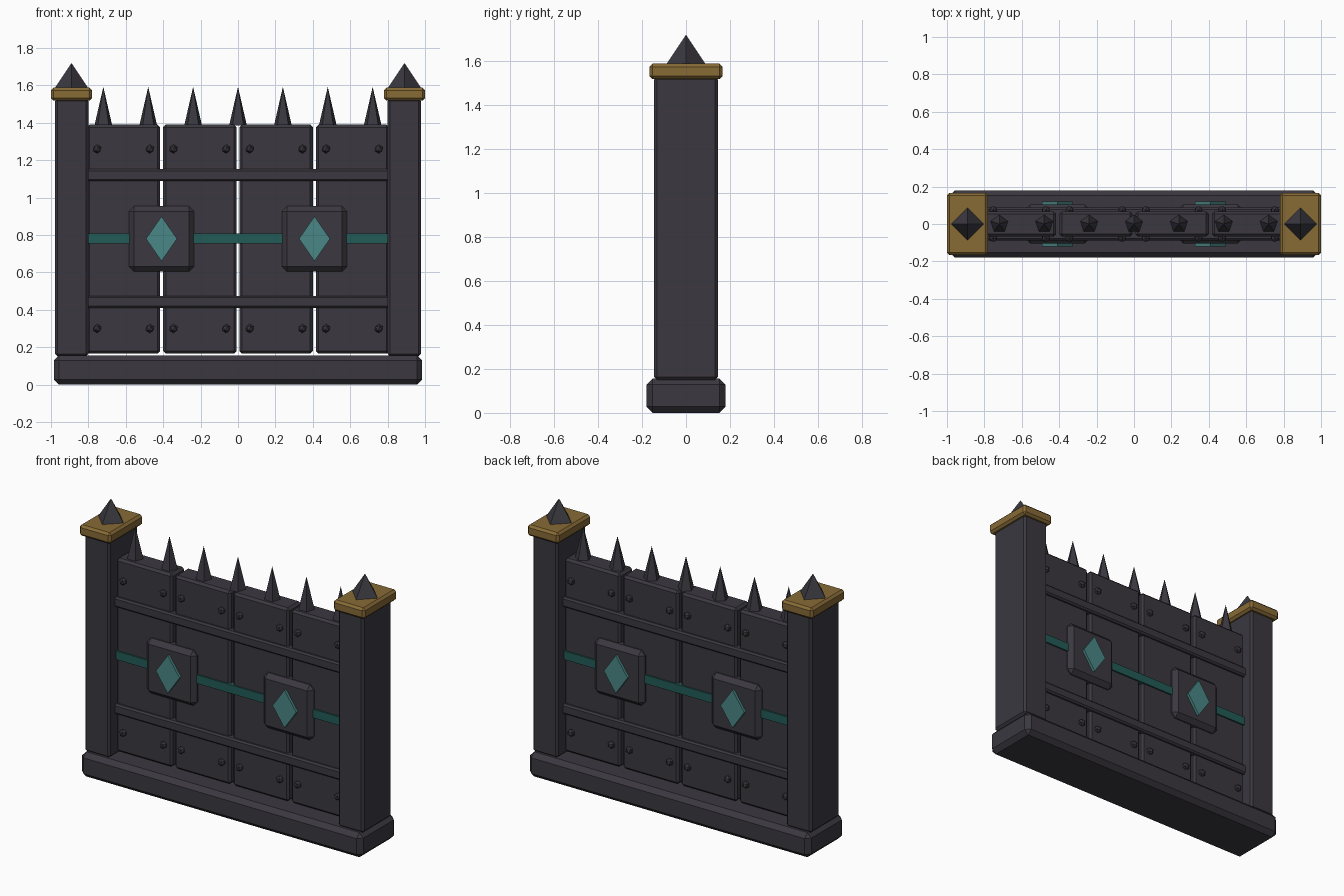
import bpy, bmesh, math
from mathutils import Matrix

if "Cube" in bpy.data.objects:
    bpy.data.objects.remove(bpy.data.objects["Cube"])


def material(name, rgb):
    m = bpy.data.materials.new(name)
    m.diffuse_color = (*rgb, 1)
    m.use_nodes = True
    m.node_tree.nodes["Principled BSDF"].inputs["Base Color"].default_value = m.diffuse_color
    return m


IRON = material("dark iron", (0.043, 0.040, 0.051))
GOLD = material("aged gold", (0.245, 0.145, 0.036))
GEM = material("pale teal", (0.068, 0.245, 0.240))
BAND = material("deep teal", (0.016, 0.105, 0.093))


def finish(name, bm, mat):
    me = bpy.data.meshes.new(name)
    bm.to_mesh(me)
    bm.free()
    me.materials.append(mat)
    ob = bpy.data.objects.new(name, me)
    bpy.context.collection.objects.link(ob)
    return ob


def box(name, center, size, mat, bevel=0.0):
    bm = bmesh.new()
    bmesh.ops.create_cube(bm, size=1, matrix=Matrix.Translation(center) @ Matrix.Diagonal((*size, 1)))
    if bevel:
        bmesh.ops.bevel(bm, geom=bm.edges[:], offset=bevel, segments=1, affect='EDGES')
    return finish(name, bm, mat)


def spike(name, x, z0, z1, radius, sides):
    bm = bmesh.new()
    bmesh.ops.create_cone(bm, cap_ends=True, segments=sides, radius1=radius, radius2=0,
                          depth=z1 - z0, matrix=Matrix.Translation((x, 0, (z0 + z1) / 2)))
    return finish(name, bm, IRON)


# Plinth
box("base", (0, 0, 0.078), (1.97, 0.36, 0.156), IRON, 0.028)

# Posts with gold caps and pyramid finials
for s in (-1, 1):
    box("post", (s * 0.889, 0, 0.84), (0.178, 0.29, 1.38), IRON, 0.014)
    box("post_cap", (s * 0.89, 0, 1.553), (0.22, 0.334, 0.07), GOLD, 0.014)
    spike("post_finial", s * 0.89, 1.585, 1.72, 0.09, 4)

# Panels with rivets on both sides
for i in range(4):
    cx = (i - 1.5) * 0.408
    box("panel", (cx, 0, 0.778), (0.392, 0.136, 1.224), IRON, 0.014)
    bm = bmesh.new()
    for dx in (-0.141, 0.141):
        for z in (0.30, 1.26):
            for y in (-0.074, 0.074):
                bmesh.ops.create_icosphere(bm, subdivisions=1, radius=0.024,
                                           matrix=Matrix.Translation((cx + dx, y, z)))
    finish("panel_rivets", bm, IRON)

# Cross rails and the coloured band
for z in (0.443, 1.12):
    box("rail", (0, 0, z), (1.64, 0.176, 0.064), IRON, 0.01)
box("teal_band", (0, 0, 0.781), (1.62, 0.156, 0.054), BAND)

# Square plates with diamond gems through both sides
for s in (-1, 1):
    x = s * 0.409
    box("gem_plate", (x, 0, 0.78), (0.35, 0.206, 0.35), IRON, 0.028)
    bm = bmesh.new()
    bmesh.ops.create_cone(bm, cap_ends=True, segments=4, radius1=1, radius2=1, depth=1,
                          matrix=Matrix.Translation((x, 0, 0.78))
                          @ Matrix.Diagonal((0.083, 0.24, 0.12, 1))
                          @ Matrix.Rotation(math.radians(90), 4, 'X'))
    finish("diamond_gem", bm, GEM)

# Row of spikes along the top
for i in range(7):
    spike("top_spike", (i - 3) * 0.24, 1.385, 1.592, 0.05, 5)
